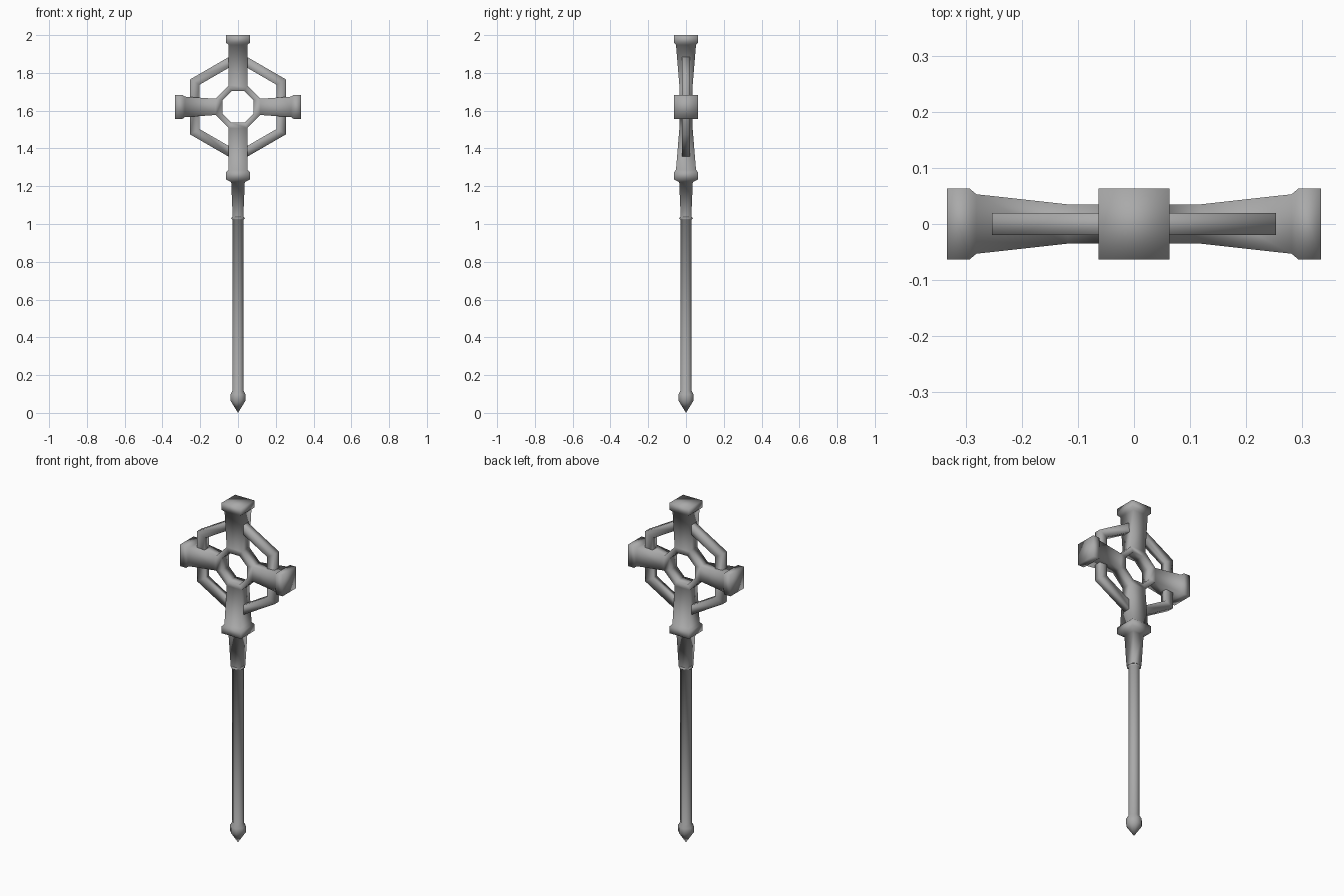
import bpy
import bmesh
from math import pi, cos, sin
from mathutils import Matrix, Vector

if "Cube" in bpy.data.objects:
    bpy.data.objects.remove(bpy.data.objects["Cube"])

CZ = 1.62  # height of the cross centre

grey = bpy.data.materials.new("dark_grey")
grey.diffuse_color = (0.4, 0.4, 0.4, 1)
grey.use_nodes = True
grey.node_tree.nodes["Principled BSDF"].inputs["Base Color"].default_value = grey.diffuse_color


def make(name, verts, faces):
    """Smooth mesh object; matching corners are welded."""
    me = bpy.data.meshes.new(name)
    me.from_pydata(verts, [], faces)
    bm = bmesh.new()
    bm.from_mesh(me)
    bmesh.ops.remove_doubles(bm, verts=bm.verts, dist=0.0005)
    bmesh.ops.recalc_face_normals(bm, faces=bm.faces)
    bm.to_mesh(me)
    bm.free()
    me.polygons.foreach_set("use_smooth", [True] * len(me.polygons))
    me.materials.append(grey)
    ob = bpy.data.objects.new(name, me)
    bpy.context.collection.objects.link(ob)
    return ob


def loft(sections, n=4, mat=Matrix(), base=0):
    """n-sided tube along z, closed at its far end; section = (z, half_x, half_y)."""
    verts, faces = [], []
    k = 1 / cos(pi / n)
    for z, hx, hy in sections:
        for i in range(n):
            a = 2 * pi * (i + 0.5) / n
            verts.append(mat @ Vector((hx * k * cos(a), hy * k * sin(a), z)))
    for s in range(len(sections) - 1):
        for i in range(n):
            j = (i + 1) % n
            quad = (s * n + i, s * n + j, (s + 1) * n + j, (s + 1) * n + i)
            faces.append(tuple(base + q for q in quad))
    last = base + (len(sections) - 1) * n
    faces.append(tuple(range(last, last + n)))
    return verts, faces


def frame(inner, outer, depth, open_sides=()):
    """Upright frame between two (x, z) outlines; open_sides omits outer faces."""
    verts, faces = [], []
    n = len(inner)
    for (xi, zi), (xo, zo) in zip(inner, outer):
        for x, z, y in ((xi, zi, -depth), (xo, zo, -depth), (xo, zo, depth), (xi, zi, depth)):
            verts.append((x, y, CZ + z))
    for i in range(n):
        j = (i + 1) % n
        for k in range(4):
            m = (k + 1) % 4
            if not (k == 1 and i in open_sides):
                faces.append((i * 4 + k, j * 4 + k, j * 4 + m, i * 4 + m))
    return verts, faces


def polygon(n, r, start):
    return [(r * cos(start + 2 * pi * i / n), r * sin(start + 2 * pi * i / n)) for i in range(n)]


# Cross: octagonal hub whose four axis sides grow into flared square arms
UX, UZ = 0.049, 0.113    # corners where the vertical arms start
RX, RZ = 0.118, 0.043    # corners where the side arms start
D = 0.035                # half depth at the hub
outer = [(RX, RZ), (UX, UZ), (-UX, UZ), (-RX, RZ),
         (-RX, -RZ), (-UX, -UZ), (UX, -UZ), (RX, -RZ)]
verts, faces = frame(polygon(8, 0.083 / cos(pi / 8), pi / 8), outer, D, (1, 3, 5, 7))
for angle, start, end, w_in, w_out in ((0, UZ, 0.38, UX, 0.05), (pi / 2, RX, 0.333, RZ, 0.054),
                                       (pi, UZ, 0.385, UX, 0.051), (-pi / 2, RX, 0.333, RZ, 0.054)):
    mat = Matrix.Translation((0, 0, CZ)) @ Matrix.Rotation(angle, 4, 'Y')
    sections = [(start, w_in, D), (end - 0.052, w_out, 0.053),
                (end - 0.04, 0.063, 0.063), (end, 0.063, 0.063)]
    if angle == pi:
        # the lower arm narrows into the tapered socket
        sections += [(0.398, 0.036, 0.036), (0.585, 0.028, 0.028)]
    v, f = loft(sections, 4, mat, len(verts))
    verts += v
    faces += f
    if angle == pi:
        faces.pop()
make("cross_head", verts, faces)

# Hexagonal outer frame passing through the vertical arms
make("outer_frame", *frame(polygon(6, 0.235, pi / 6), polygon(6, 0.292, pi / 6), 0.02))

# Octagonal shaft with pointed foot and thin flange at the top
make("shaft", *loft([(0.0, 0.0, 0.0), (0.065, 0.04, 0.04), (0.098, 0.04, 0.04),
                     (0.118, 0.029, 0.029), (1.024, 0.029, 0.029), (1.03, 0.037, 0.037),
                     (1.04, 0.026, 0.026)], 8))
